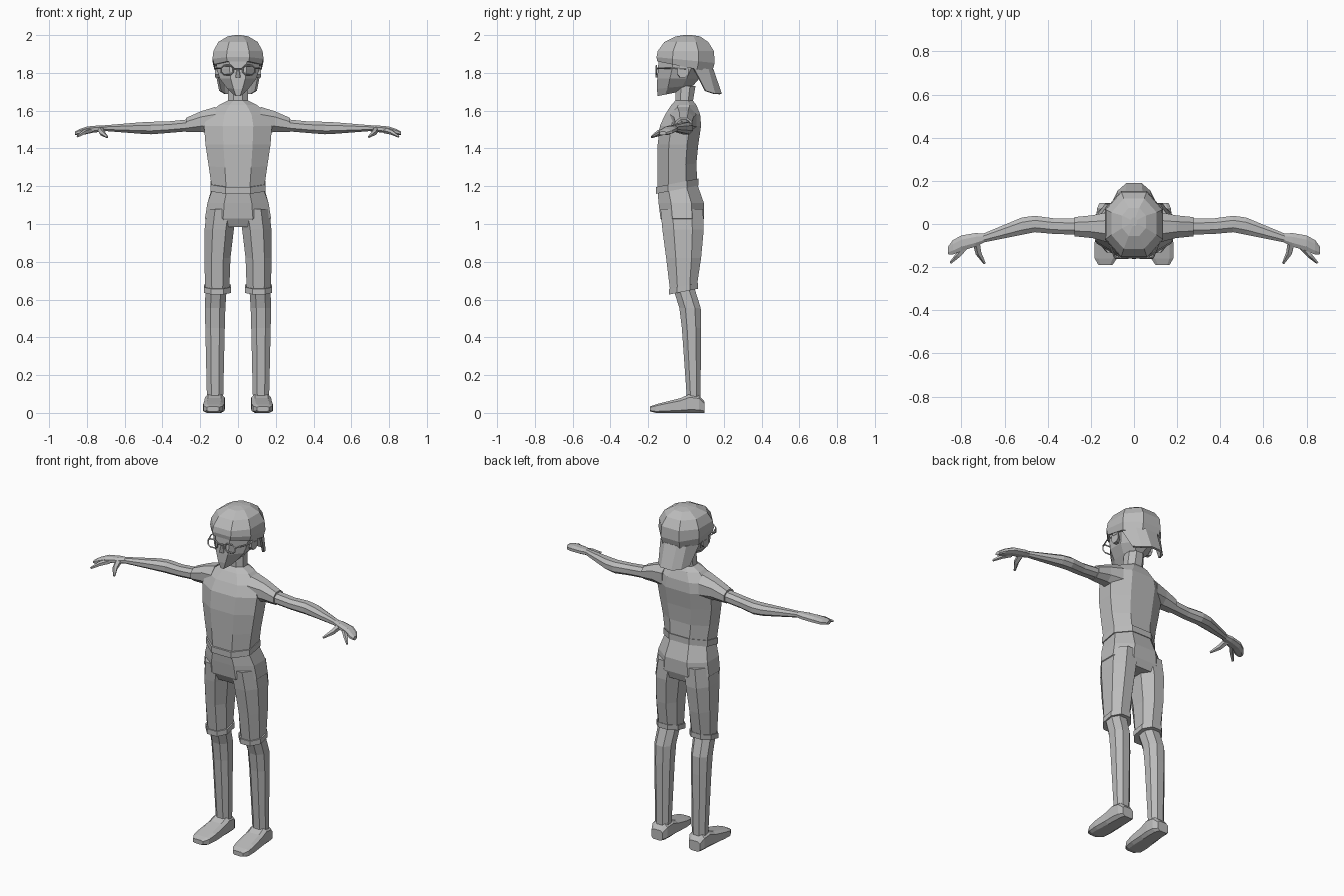
import bpy, bmesh, math
from mathutils import Vector

grey = bpy.data.materials.new("plain_grey")
grey.diffuse_color = (0.5, 0.5, 0.5, 1)


def finish(name, bm):
    bmesh.ops.recalc_face_normals(bm, faces=bm.faces)
    mesh = bpy.data.meshes.new(name)
    bm.to_mesh(mesh)
    bm.free()
    obj = bpy.data.objects.new(name, mesh)
    mesh.materials.append(grey)
    bpy.context.collection.objects.link(obj)
    return obj


def loft(name, axis, rings, chamfer=0.55, tilt=0.0, side=1):
    """Skin chamfered-box rings (a0, a1, b0, b1, position along axis);
    tilt raises each ring towards the second direction."""
    k = 1 - chamfer
    outline = [(1, -k), (1, k), (k, 1), (-k, 1), (-1, k), (-1, -k), (-k, -1), (k, -1)]
    bm, loops = bmesh.new(), []
    for ring in rings:
        a0, a1, b0, b1, pos = ring[:5]
        slope = ring[5] if len(ring) > 5 else tilt
        loop = []
        for u, v in outline:
            a = (a0 + a1) / 2 + u * (a1 - a0) / 2
            b = (b0 + b1) / 2 + v * (b1 - b0) / 2
            p = pos + slope * v * (b1 - b0) / 2
            x, y, z = {"x": (p, a, b), "y": (a, p, b), "z": (a, b, p)}[axis]
            loop.append(bm.verts.new((x * side, y, z)))
        loops.append(loop)
    for lo, hi in zip(loops, loops[1:]):
        for i in range(8):
            j = (i + 1) % 8
            bm.faces.new((lo[i], lo[j], hi[j], hi[i]))
    bm.faces.new(loops[0])
    bm.faces.new(loops[-1])
    return finish(name, bm)


def rod(name, points, radii, side=1, sides=5, closed=False):
    """Thin tapered tube along a short path."""
    pts = [Vector((p[0] * side, p[1], p[2])) for p in points]
    bm, loops, n = bmesh.new(), [], len(pts)
    for i, p in enumerate(pts):
        prev = pts[(i - 1) % n] if closed or i else p
        nxt = pts[(i + 1) % n] if closed or i < n - 1 else p
        d = (nxt - prev).normalized()
        up = Vector((0, 1, 0)) if closed else Vector((0, 0, 1))
        e1 = d.cross(up).normalized()
        e2 = d.cross(e1)
        r = radii[i % len(radii)]
        loops.append([bm.verts.new(p + r * (e1 * math.cos(t) + e2 * math.sin(t)))
                      for t in (math.tau * s / sides for s in range(sides))])
    for i in range(n if closed else n - 1):
        lo, hi = loops[i], loops[(i + 1) % n]
        for s in range(sides):
            t = (s + 1) % sides
            bm.faces.new((lo[s], lo[t], hi[t], hi[s]))
    if not closed:
        bm.faces.new(loops[0])
        bm.faces.new(loops[-1])
    return finish(name, bm)


# Torso, belt and neck
loft("shirt", "z", [
    (-.137, .137, -.15, .06, 1.19, .18), (-.155, .155, -.15, .055, 1.31, .1),
    (-.172, .172, -.15, .065, 1.42), (-.18, .18, -.138, .08, 1.52),
    (-.16, .16, -.11, .075, 1.58), (-.1, .1, -.078, .055, 1.63),
    (-.05, .05, -.055, .035, 1.655)])
loft("belt", "z", [(-.145, .145, -.158, .066, 1.182), (-.145, .145, -.158, .066, 1.218)], tilt=.2)
loft("neck", "z", [(-.055, .055, -.055, .035, 1.64), (-.05, .05, -.055, .05, 1.73)])

# Shorts seat
loft("shorts_seat", "z", [
    (-.138, .138, -.15, .062, 1.185, .18), (-.162, .162, -.145, .095, 1.11),
    (-.175, .175, -.135, .095, 1.03), (-.12, .12, -.11, .08, .985)])

# Head: pointed chin widening to the temples
loft("head", "z", [
    (-.025, .025, -.15, -.02, 1.69, .2), (-.06, .06, -.154, .04, 1.725, .1),
    (-.097, .097, -.152, .07, 1.77), (-.113, .113, -.148, .1, 1.82),
    (-.118, .118, -.145, .12, 1.88)], chamfer=.6)
loft("nose", "z", [(-.014, .014, -.163, -.14, 1.775), (-.006, .006, -.156, -.14, 1.825)])

# Backwards cap: crown and curved brim
loft("cap_crown", "z", [
    (-.126, .126, -.152, .138, 1.832, -.2), (-.135, .135, -.156, .152, 1.868, -.1),
    (-.13, .13, -.15, .148, 1.915), (-.105, .105, -.115, .118, 1.963),
    (-.055, .055, -.055, .075, 1.993), (-.015, .015, -.01, .03, 2.0)])
bm = bmesh.new()
top = [(.125, .04, 1.83), (.085, .12, 1.82), (.04, .145, 1.82)]
low = [(.1, .105, 1.705), (.075, .155, 1.69), (.035, .19, 1.69)]
rows = [[bm.verts.new(p) for p in row] + [bm.verts.new((-x, y, z)) for x, y, z in reversed(row)]
        for row in (top, low)]
for i in range(5):
    bm.faces.new((rows[0][i], rows[0][i + 1], rows[1][i + 1], rows[1][i]))
brim = finish("cap_brim", bm)
brim.modifiers.new("thickness", "SOLIDIFY").thickness = .012

# Glasses bridge
rod("glasses_bridge", [(-.028, -.157, 1.823), (.028, -.157, 1.823)], [.004])

for side, tag in ((1, "left"), (-1, "right")):
    # Glasses rim and temple, ear
    rim = [(.057 + .031 * u, -.157, 1.815 + .024 * v) for u, v in
           [(1, -.5), (1, .5), (.6, 1), (-.6, 1), (-1, .5), (-1, -.5), (-.6, -1), (.6, -1)]]
    rod(tag + "_glasses_rim", rim, [.0045], side, 4, True)
    rod(tag + "_glasses_temple", [(.088, -.157, 1.825), (.115, -.09, 1.825), (.12, 0, 1.82)],
        [.004], side, 4)
    loft(tag + "_ear", "x", [(-.045, .0, 1.775, 1.83, .095), (-.045, .012, 1.775, 1.84, .122)],
         side=side)

    # Sleeve and bare arm
    loft(tag + "_sleeve", "x", [
        (-.085, .055, 1.475, 1.62, .12), (-.065, .04, 1.488, 1.597, .195),
        (-.057, .032, 1.487, 1.562, .275)], side=side)
    loft(tag + "_arm", "x", [
        (-.05, .026, 1.492, 1.555, .25), (-.046, .026, 1.482, 1.543, .37),
        (-.038, .038, 1.475, 1.541, .46), (-.05, .03, 1.478, 1.538, .52),
        (-.086, -.045, 1.492, 1.523, .7)], side=side)

    # Hand, index finger and thumb
    loft(tag + "_hand", "x", [
        (-.086, -.045, 1.492, 1.523, .695), (-.105, -.042, 1.487, 1.522, .735),
        (-.125, -.053, 1.48, 1.516, .8), (-.142, -.075, 1.472, 1.502, .84),
        (-.14, -.105, 1.47, 1.49, .862)], side=side)
    rod(tag + "_index_finger", [(.78, -.105, 1.495), (.815, -.145, 1.485), (.85, -.18, 1.463)],
        [.016, .013, .006], side)
    rod(tag + "_thumb", [(.73, -.085, 1.502), (.72, -.135, 1.482), (.692, -.183, 1.46)],
        [.018, .015, .006], side)

    # Shorts leg and tilted cuff
    loft(tag + "_shorts_leg", "z", [
        (.005, .165, -.135, .09, 1.08), (.022, .177, -.125, .094, .97),
        (.04, .178, -.105, .08, .82), (.046, .174, -.084, .058, .66, .2)], side=side)
    loft(tag + "_shorts_cuff", "z", [
        (.038, .181, -.09, .064, .642), (.038, .181, -.09, .064, .672)], tilt=.2, side=side)

    # Bare lower leg
    loft(tag + "_lower_leg", "z", [
        (.06, .172, -.068, .045, .66), (.067, .175, -.035, .078, .555),
        (.07, .173, -.022, .08, .45), (.078, .165, .003, .077, .1),
        (.08, .163, .003, .077, .05)], side=side)

    # Shoe
    loft(tag + "_shoe", "y", [
        (.088, .16, .0, .06, .098), (.073, .172, 0, .092, .07),
        (.07, .175, 0, .1, .02), (.072, .178, 0, .078, -.03),
        (.072, .184, 0, .058, -.11), (.08, .182, .0, .045, -.16),
        (.1, .165, .008, .034, -.19)], chamfer=.35, side=side)
